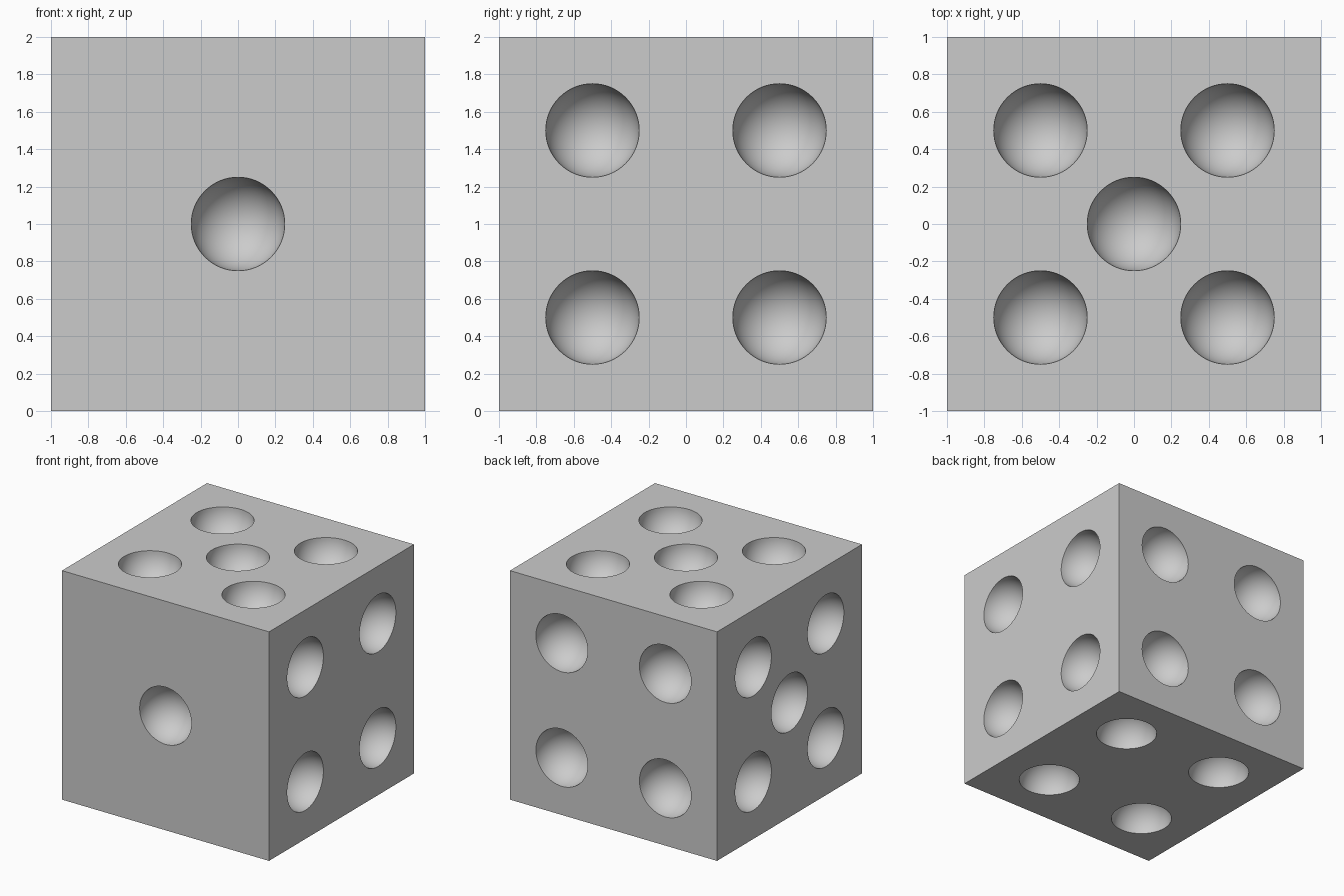
import bpy
import bmesh
from mathutils import Matrix, Vector

default = bpy.data.objects.get("Cube")
if default:
    bpy.data.objects.remove(default, do_unlink=True)

HALF = 1.0       # half the side of the die
PIP = 0.25       # pip radius
SPREAD = 0.5     # pip offset from the middle of a face
CENTRE = Vector((0, 0, HALF))

# Pip layouts on a face
one = [(0, 0)]
four = [(a, b) for a in (-SPREAD, SPREAD) for b in (-SPREAD, SPREAD)]
five = one + four

faces = [
    ((0, -1, 0), one),    # front
    ((0, 1, 0), four),    # back
    ((1, 0, 0), four),    # left
    ((-1, 0, 0), five),   # right
    ((0, 0, 1), five),    # top
    ((0, 0, -1), four),   # bottom
]

grey = bpy.data.materials.new("plain_grey")
grey.use_nodes = True
colour = (0.6, 0.6, 0.6, 1)
grey.diffuse_color = colour
grey.node_tree.nodes["Principled BSDF"].inputs["Base Color"].default_value = colour


def make_object(name, bm):
    mesh = bpy.data.meshes.new(name)
    bm.to_mesh(mesh)
    bm.free()
    mesh.materials.append(grey)
    obj = bpy.data.objects.new(name, mesh)
    bpy.context.collection.objects.link(obj)
    return obj


# Solid body
bm = bmesh.new()
bmesh.ops.create_cube(bm, size=2 * HALF, matrix=Matrix.Translation(CENTRE))
die = make_object("die_body", bm)

# Spheres centred on each face, with their poles along the face normal
bm = bmesh.new()
for direction, layout in faces:
    normal = Vector(direction)
    turn = normal.to_track_quat("Z", "Y").to_matrix().to_4x4()
    for a, b in layout:
        place = Matrix.Translation(CENTRE) @ turn @ Matrix.Translation((a, b, HALF))
        bmesh.ops.create_uvsphere(bm, u_segments=64, v_segments=32,
                                  radius=PIP, matrix=place)
cutter = make_object("pip_cutter", bm)
cutter.hide_render = True

# Carve the hollow pips
cut = die.modifiers.new("pips", "BOOLEAN")
cut.operation = "DIFFERENCE"
cut.solver = "EXACT"
cut.object = cutter

bpy.ops.object.select_all(action="DESELECT")
die.select_set(True)
bpy.context.view_layer.objects.active = die
bpy.ops.object.modifier_apply(modifier=cut.name)
bpy.data.objects.remove(cutter, do_unlink=True)
bpy.ops.object.shade_smooth_by_angle()
